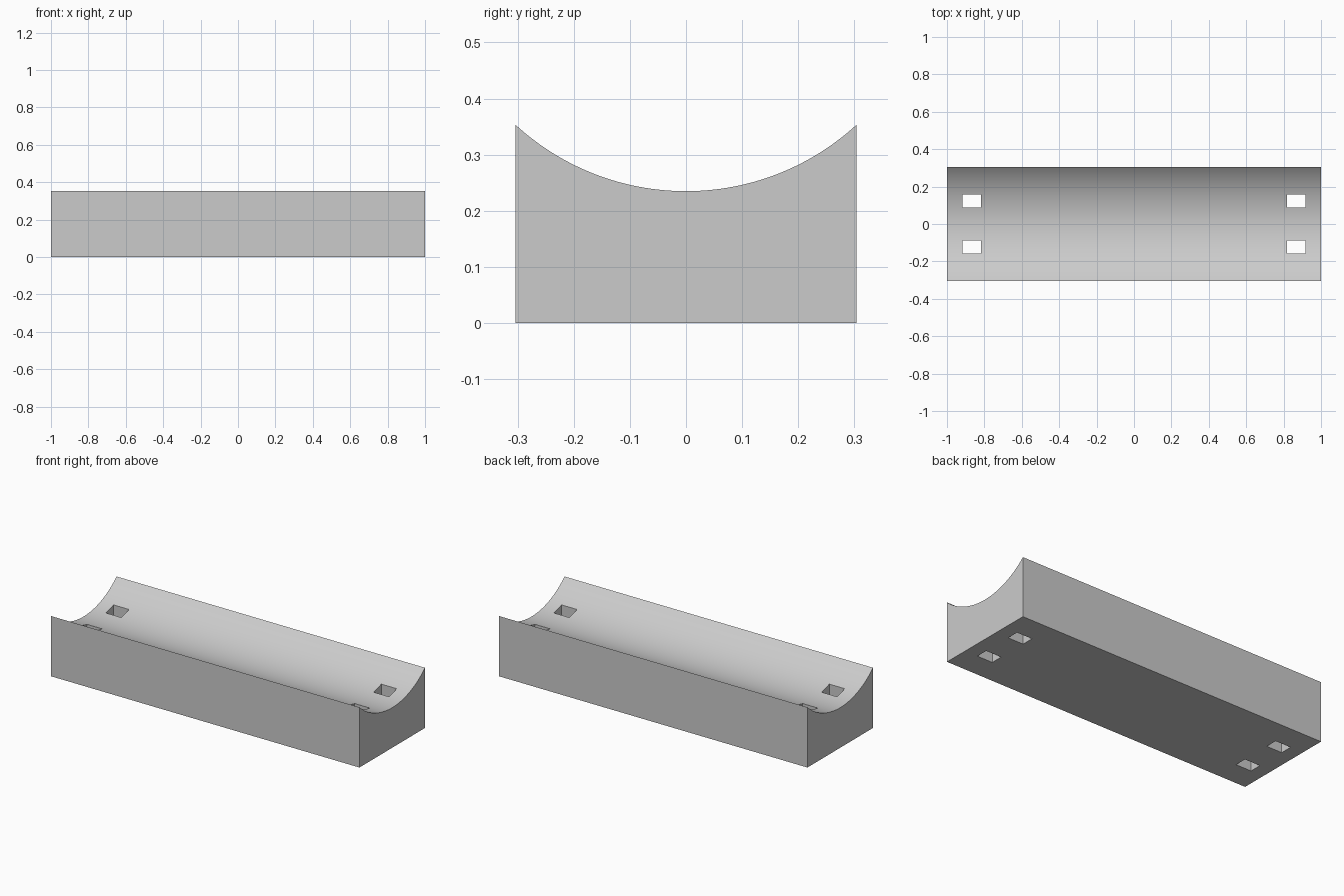
import bpy
import bmesh
import math

cube = bpy.data.objects.get("Cube")
if cube:
    bpy.data.objects.remove(cube, do_unlink=True)

HALF_WIDTH, EDGE_Z, DIP_Z = 0.3035, 0.353, 0.235
SEGMENTS = 64

grey = bpy.data.materials.new("plain grey")
grey.use_nodes = True
colour = (0.6, 0.6, 0.6, 1)
grey.diffuse_color = colour
grey.node_tree.nodes["Principled BSDF"].inputs["Base Color"].default_value = colour


def make_object(name, bm):
    bmesh.ops.recalc_face_normals(bm, faces=bm.faces)
    mesh = bpy.data.meshes.new(name)
    bm.to_mesh(mesh)
    bm.free()
    mesh.materials.append(grey)
    obj = bpy.data.objects.new(name, mesh)
    bpy.context.collection.objects.link(obj)
    return obj


# Cradle block: a box section with a circular hollow on top, extruded along x
sag = EDGE_Z - DIP_Z
radius = (HALF_WIDTH ** 2 + sag ** 2) / (2 * sag)
sweep = math.asin(HALF_WIDTH / radius)
profile = [(-HALF_WIDTH, 0), (HALF_WIDTH, 0)]
for i in range(SEGMENTS + 1):
    a = sweep * (1 - 2 * i / SEGMENTS)
    profile.append((radius * math.sin(a), DIP_Z + radius * (1 - math.cos(a))))

bm = bmesh.new()
section = bm.faces.new([bm.verts.new((-1, y, z)) for y, z in profile])
ext = bmesh.ops.extrude_face_region(bm, geom=[section])
bmesh.ops.translate(bm, vec=(2, 0, 0),
                    verts=[g for g in ext["geom"] if isinstance(g, bmesh.types.BMVert)])
block = make_object("cradle_block", bm)

# Four rectangular slots right through the block
bm = bmesh.new()
for sx in (-1, 1):
    for sy in (-1, 1):
        slot = bmesh.ops.create_cube(bm, size=1)["verts"]
        bmesh.ops.scale(bm, vec=(0.1, 0.071, 1), verts=slot)
        bmesh.ops.translate(bm, vec=(sx * 0.868, sy * 0.123, 0.2), verts=slot)
cutter = make_object("slot_cutter", bm)
cutter.hide_render = True

cut = block.modifiers.new("slots", "BOOLEAN")
cut.operation = "DIFFERENCE"
cut.solver = "EXACT"
cut.object = cutter

# Bake the cut, drop the cutter and smooth the hollow
bpy.ops.object.select_all(action="DESELECT")
block.select_set(True)
bpy.context.view_layer.objects.active = block
bpy.ops.object.modifier_apply(modifier=cut.name)
bpy.data.objects.remove(cutter, do_unlink=True)
bpy.ops.object.shade_smooth_by_angle(angle=math.radians(25))
